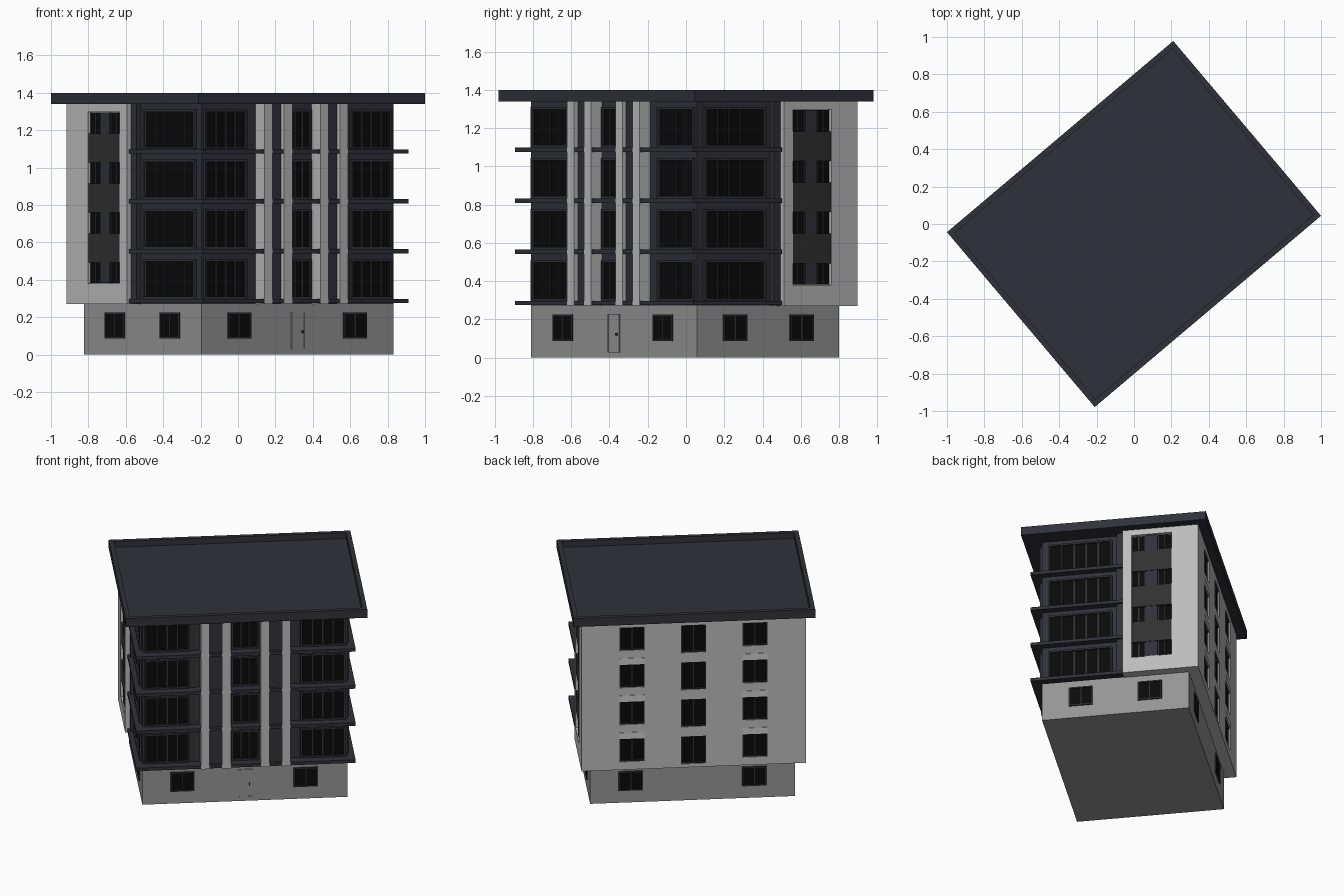
import bpy, bmesh, math

if "Cube" in bpy.data.objects:
    bpy.data.objects.remove(bpy.data.objects["Cube"])

ANGLE = math.radians(40.2)          # whole building is turned in plan
FLOORS = [0.275 + 0.267 * k for k in range(4)]
NAVY = (0.03, 0.03, 0.042, 1)
BLACK = (0.003, 0.003, 0.003, 1)
CHARCOAL = (0.03, 0.03, 0.03, 1)
GREY = (0.30, 0.30, 0.30, 1)
LIGHT = (0.5, 0.5, 0.5, 1)
PALE = (0.7, 0.7, 0.7, 1)
mats = {}


def build(name, boxes, color=None):
    """One object made of boxes (u0, u1, v0, v1, z0, z1)."""
    bm = bmesh.new()
    for u0, u1, v0, v1, z0, z1 in boxes:
        vs = bmesh.ops.create_cube(bm, size=1)["verts"]
        for p in vs:
            p.co = (u1 if p.co.x > 0 else u0, v1 if p.co.y > 0 else v0, z1 if p.co.z > 0 else z0)
    me = bpy.data.meshes.new(name)
    bm.to_mesh(me)
    bm.free()
    ob = bpy.data.objects.new(name, me)
    ob.rotation_euler.z = ANGLE
    bpy.context.collection.objects.link(ob)
    if color:
        if color not in mats:
            mats[color] = bpy.data.materials.new("paint")
            mats[color].diffuse_color = color
        me.materials.append(mats[color])
    return ob


def wall(side, a0, a1, z0, z1, pos, d0, d1):
    """Box lying on a wall: a along it, d outward from distance pos."""
    lo, hi = pos + d0, pos + d1
    return {"front": (a0, a1, -hi, -lo, z0, z1), "back": (a0, a1, lo, hi, z0, z1),
            "right": (lo, hi, a0, a1, z0, z1), "left": (-hi, -lo, a0, a1, z0, z1)}[side]


def ring(side, a0, a1, z0, z1, pos, w, d0, d1):
    """Four bars around the opening a0..a1, z0..z1."""
    return [wall(side, a0 - w, a0, z0 - w, z1 + w, pos, d0, d1),
            wall(side, a1, a1 + w, z0 - w, z1 + w, pos, d0, d1),
            wall(side, a0, a1, z0 - w, z0, pos, d0, d1),
            wall(side, a0, a1, z1, z1 + w, pos, d0, d1)]


def mullions(side, a0, a1, z0, z1, pos, n, d0, d1):
    step = (a1 - a0) / n
    return [wall(side, a0 + i * step - .004, a0 + i * step + .004, z0, z1, pos, d0, d1)
            for i in range(1, n)]


def cut(ob, boxes):
    cutter = build(ob.name + "_cutter", boxes)
    cutter.hide_render = True
    cutter.hide_viewport = True
    m = ob.modifiers.new("recess", "BOOLEAN")
    m.object = cutter
    m.solver = "EXACT"


U, VF, VB = 0.672, 0.493, 0.48      # base half length, front and back distance
BU, BV = 0.735, 0.552               # rear block

# Ground floor
build("ground_floor", [(-U, U, -VF, VB, 0, .272)], GREY)
glass, frames = [], []
spots = [("front", VF, -.41), ("front", VF, .40), ("back", VB, -.405), ("back", VB, .405)]
spots += [(s, U, c) for s in ("left", "right") for c in (-.235, .22)]
for side, pos, c in spots:
    glass.append(wall(side, c - .072, c + .072, .095, .218, pos, -.01, .003))
    frames += ring(side, c - .072, c + .072, .095, .218, pos, .008, -.01, .008)
    frames += mullions(side, c - .072, c + .072, .095, .218, pos, 2, -.01, .005)
build("ground_window_glass", glass, BLACK)
build("ground_window_frames", frames, CHARCOAL)
build("entrance_door", [wall("front", -.04, .044, .033, .222, VF, -.01, .003)], GREY)
build("entrance_door_frame", ring("front", -.04, .044, .033, .222, VF, .005, -.01, .006), GREY)
build("door_handle", [wall("front", .026, .034, .115, .13, VF, 0, .014)], CHARCOAL)

# Dark upper body with corner piers
build("upper_body", [(-U, U, -VF, .06, .272, 1.342)], NAVY)
build("side_piers", [(s * .69 - .015, s * .69 + .015, .005, .05, .272, 1.342) for s in (-1, 1)], NAVY)
build("balcony_slabs", [(-.72, .72, -.562, .05, z, z + .022) for z in FLOORS], NAVY)

# Front pilasters with dark panels between
pil, panels = [], []
for s in (-1, 1):
    for a, b in ((.098, .155), (.237, .293)):
        lo, hi = sorted((s * a, s * b))
        pil.append((lo, hi, -.566, -VF, .272, 1.342))
    lo, hi = sorted((s * .155, s * .237))
    panels.append((lo, hi, -.54, -VF, .272, 1.342))
build("front_pilasters", pil, LIGHT)
build("pilaster_infill", panels, NAVY)

# Large windows of the upper floors
glass, frames, bars = [], [], []
wins = [("front", VF, -.645, -.375, 4), ("front", VF, .375, .645, 4), ("front", VF, -.077, .077, 3),
        ("left", U, -.438, -.04, 5), ("right", U, -.438, -.04, 5)]
for z in FLOORS:
    for side, pos, a0, a1, n in wins:
        z0, z1 = z + .035, z + .222
        glass.append(wall(side, a0, a1, z0, z1, pos, -.01, .003))
        frames += ring(side, a0, a1, z0, z1, pos, .012, -.01, .015)
        bars += mullions(side, a0, a1, z0, z1, pos, n, -.01, .009)
build("large_window_glass", glass, BLACK)
build("large_window_frames", frames, NAVY)
build("large_window_mullions", bars, CHARCOAL)

# Pale rear block with recessed windows
block = build("rear_block", [(-BU, BU, .05, BV, .27, 1.34)], LIGHT)
S0, S1 = .112, .374
holes, glass, navy, spandrel, trim, lintel = [], [], [], [], [], []
for side in ("left", "right"):
    holes.append(wall(side, S0, S1, .38, 1.298, BU, -.025, .05))
    for k, z in enumerate(FLOORS):
        z0, z1 = z + .107, z + .218
        glass.append(wall(side, S0, S1, z0, z1, BU, -.04, -.02))
        navy.append(wall(side, .205, .28, z0, z1, BU, -.03, -.008))
        trim += mullions(side, S0, S1, z0, z1, BU, 6, -.03, -.016)
        if k < 3:
            spandrel.append(wall(side, S0, S1, z1, z + .374, BU, -.03, -.005))
for k, z in enumerate(FLOORS):
    for c in (-.403, 0, .403):
        z0, z1 = z + (.02 if c == 0 else .052), z + .218
        a0, a1 = c - .082, c + .082
        holes.append(wall("back", a0, a1, z0, z1, BV, -.02, .05))
        glass.append(wall("back", a0, a1, z0, z1, BV, -.04, -.015))
        trim += ring("back", a0 + .008, a1 - .008, z0 + .008, z1 - .008, BV, .008, -.03, -.005)
        trim += mullions("back", a0, a1, z0, z1, BV, 2, -.03, -.01)
        if c and k < 3:
            lintel.append(wall("back", a0, a1, z1, z1 + .045, BV, -.01, .003))
cut(block, holes)
build("rear_block_glass", glass, BLACK)
build("side_window_posts", navy, NAVY)
build("side_spandrels", spandrel, CHARCOAL)
build("rear_window_trim", trim, CHARCOAL)
build("rear_lintels", lintel, PALE)

# Flat roof with a raised rim
R, Q, W = .792, .612, .03
build("roof_deck", [(-R + W, R - W, -Q + W, Q - W, 1.34, 1.358)], NAVY)
build("roof_rim", [(-R, R, -Q, -Q + W, 1.34, 1.4), (-R, R, Q - W, Q, 1.34, 1.4),
                   (-R, -R + W, -Q + W, Q - W, 1.34, 1.4), (R - W, R, -Q + W, Q - W, 1.34, 1.4)], NAVY)

for m in bpy.data.materials:
    if m.users and not m.is_grease_pencil:
        m.use_nodes = True
        m.node_tree.nodes["Principled BSDF"].inputs["Base Color"].default_value = m.diffuse_color
